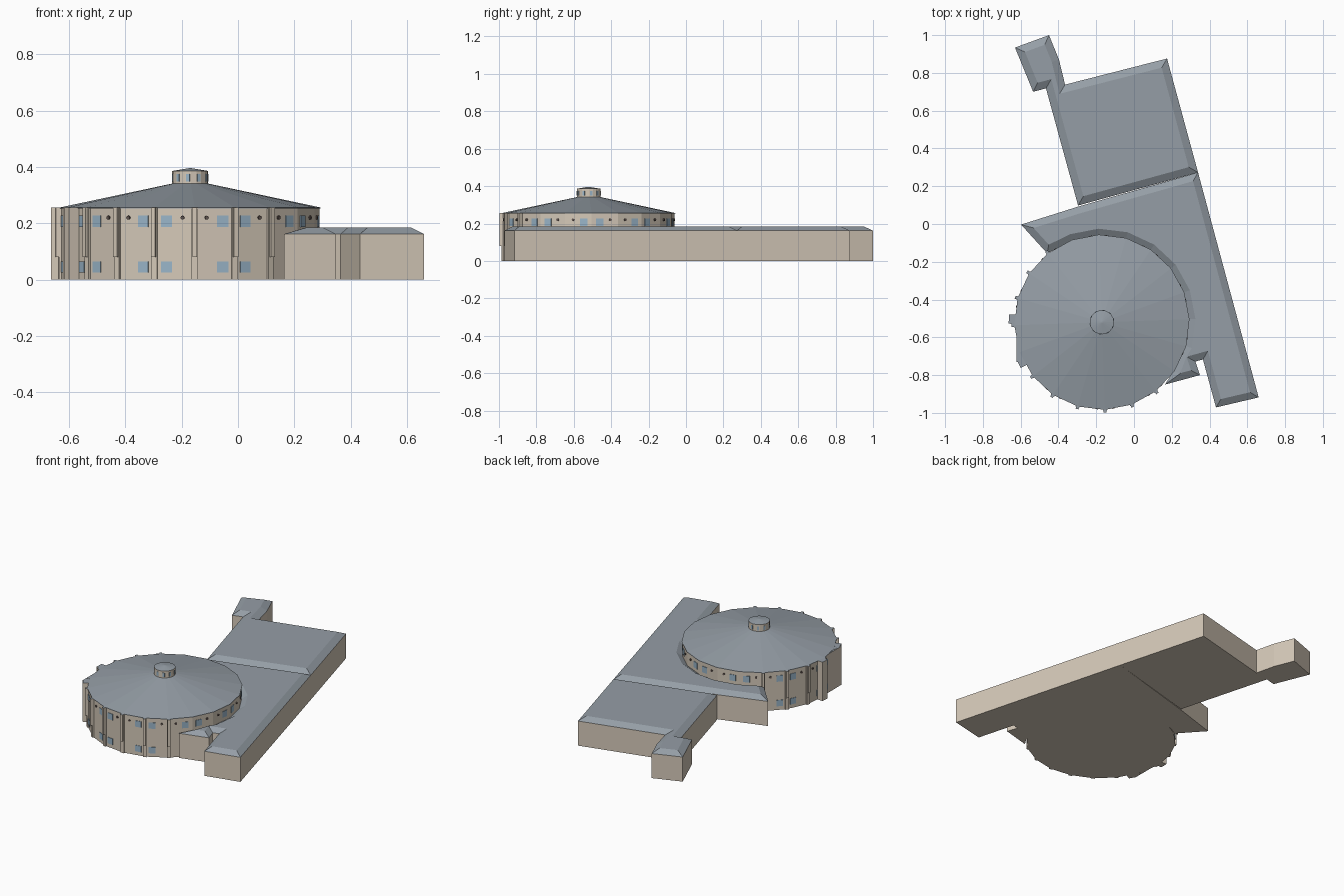
import bpy, bmesh
from math import cos, sin, radians, pi
from mathutils import Matrix, Vector

if "Cube" in bpy.data.objects:
    bpy.data.objects.remove(bpy.data.objects["Cube"])

CX, CY, R, N = -0.17, -0.52, 0.46, 20
PHASE = 2.0            # direction of the first rotunda corner, degrees
STEP = 360 / N


def material(name, rgb):
    m = bpy.data.materials.new(name)
    m.diffuse_color = (*rgb, 1)
    m.use_nodes = True
    m.node_tree.nodes["Principled BSDF"].inputs["Base Color"].default_value = m.diffuse_color
    return m


WALL = material("wall", (0.66, 0.58, 0.48))
ROOF = material("roof", (0.30, 0.34, 0.38))
GLASS = material("glass", (0.32, 0.46, 0.58))
DARK = material("dark", (0.12, 0.09, 0.08))


def finish(name, bm, *mats, roof_tops=False):
    """Turn a bmesh into an object; upward faces can use the second material."""
    bmesh.ops.recalc_face_normals(bm, faces=bm.faces)
    bm.normal_update()
    if roof_tops:
        for f in bm.faces:
            f.material_index = int(f.normal.z > 0.05)
    me = bpy.data.meshes.new(name)
    bm.to_mesh(me)
    bm.free()
    for m in mats:
        me.materials.append(m)
    ob = bpy.data.objects.new(name, me)
    bpy.context.collection.objects.link(ob)


def polar(angle, r, z=0):
    a = radians(angle)
    return Vector((CX + r * cos(a), CY + r * sin(a), z))


def radial(angle, r, side, z):
    """Placement on the rotunda: local x points outward, y runs sideways."""
    return (Matrix.Translation((CX, CY, z)) @ Matrix.Rotation(radians(angle), 4, 'Z')
            @ Matrix.Translation((r, side, 0)))


def box(bm, place, sx, sy, sz):
    bmesh.ops.create_cube(bm, size=1, matrix=place @ Matrix.Diagonal((sx, sy, sz, 1)))


def lathe(name, profile, n, *mats):
    """Faceted solid from (radius, z) rings, flat caps at both ends."""
    bm = bmesh.new()
    rings = [[bm.verts.new(polar(PHASE + i * 360 / n, r, z)) for i in range(n)]
             for r, z in profile]
    for a, b in zip(rings, rings[1:]):
        for i in range(n):
            j = (i + 1) % n
            bm.faces.new((a[i], a[j], b[j], b[i]))
    bm.faces.new(rings[0])
    bm.faces.new(rings[-1])
    finish(name, bm, *mats, roof_tops=len(mats) > 1)


def hipped_block(name, outline, inset=0.04):
    """Extruded plan with a shallow hipped edge and flat roof."""
    bm = bmesh.new()
    base = bm.faces.new([bm.verts.new((p[0], p[1], 0)) for p in outline])
    base.normal_update()
    if base.normal.z < 0:
        base.normal_flip()
    top = bm.faces.new([bm.verts.new((v.co.x, v.co.y, 0.162)) for v in base.verts])
    lo, hi = list(base.verts), list(top.verts)
    for i in range(len(lo)):
        j = (i + 1) % len(lo)
        bm.faces.new((lo[i], lo[j], hi[j], hi[i]))
    bm.normal_update()
    bmesh.ops.inset_individual(bm, faces=[top], thickness=inset, depth=0.023,
                               use_even_offset=True)
    finish(name, bm, WALL, ROOF, roof_tops=True)


# Long wings, with the south one wrapped around the rotunda
hipped_block("north_wing", [
    (0.175, 0.876), (-0.365, 0.738), (-0.397, 0.87), (-0.45, 1.0), (-0.63, 0.934),
    (-0.534, 0.70), (-0.466, 0.718), (-0.296, 0.098), (0.339, 0.273)])
arc = [polar(a, R - 0.002)[:2] for a in range(-34, 111, 18)]
hipped_block("south_wing", [
    (-0.598, -0.003), (-0.296, 0.092), (0.339, 0.273)][::1] + [
    (0.66, -0.918), (0.434, -0.971), (0.365, -0.717), (0.325, -0.728),
    (0.349, -0.80), (0.164, -0.85)] + arc + [(-0.46, -0.155)], 0.037)

# Rotunda drum, conical roof and cupola
lathe("rotunda_wall", [(R, 0), (R, 0.255)], N, WALL)
lathe("rotunda_roof", [(R + 0.004, 0.253), (R + 0.004, 0.256), (0.06, 0.342)], N, ROOF)
lathe("cupola", [(0.064, 0.335), (0.064, 0.386), (0.004, 0.396)], N, WALL, ROOF)

# Buttresses, windows and round vents
butt, glass, vents = bmesh.new(), bmesh.new(), bmesh.new()
apothem = R * cos(pi / N)
for k in range(N):
    corner = PHASE + k * STEP
    exposed = 130 < corner + 9 < 318
    if 126 < corner < 318:
        box(butt, radial(corner, R, 0, 0.128), 0.014, 0.022, 0.256)
        box(butt, radial(corner, R + 0.005, 0, 0.168), 0.026, 0.016, 0.176)
    mid = corner + STEP / 2
    side = 0.029 if k % 2 else -0.029
    for z in ((0.045, 0.207) if exposed else (0.207,)):
        box(glass, radial(mid, apothem, side, z), 0.006, 0.04, 0.04)
    for s in (-side, ):
        bmesh.ops.create_cone(vents, cap_ends=True, segments=8, radius1=0.007,
                              radius2=0.007, depth=0.012,
                              matrix=radial(mid, apothem, s, 0.22)
                              @ Matrix.Rotation(pi / 2, 4, 'Y'))
    if k % 2 == 0:
        box(glass, radial(mid, 0.064 * cos(pi / N), 0, 0.362), 0.004, 0.013, 0.026)
finish("windows", glass, GLASS)
finish("vents", vents, DARK)

# Flat entrance bay on the west side with corner piers
for angle, w in ((178, 0.05), (207, 0.04)):
    box(butt, radial(angle, R + 0.008, 0, 0.128), 0.05, w, 0.256)
box(butt, Matrix.Translation((-0.595, -0.62, 0.128)), 0.055, 0.22, 0.254)
finish("buttresses", butt, WALL, ROOF, roof_tops=True)
